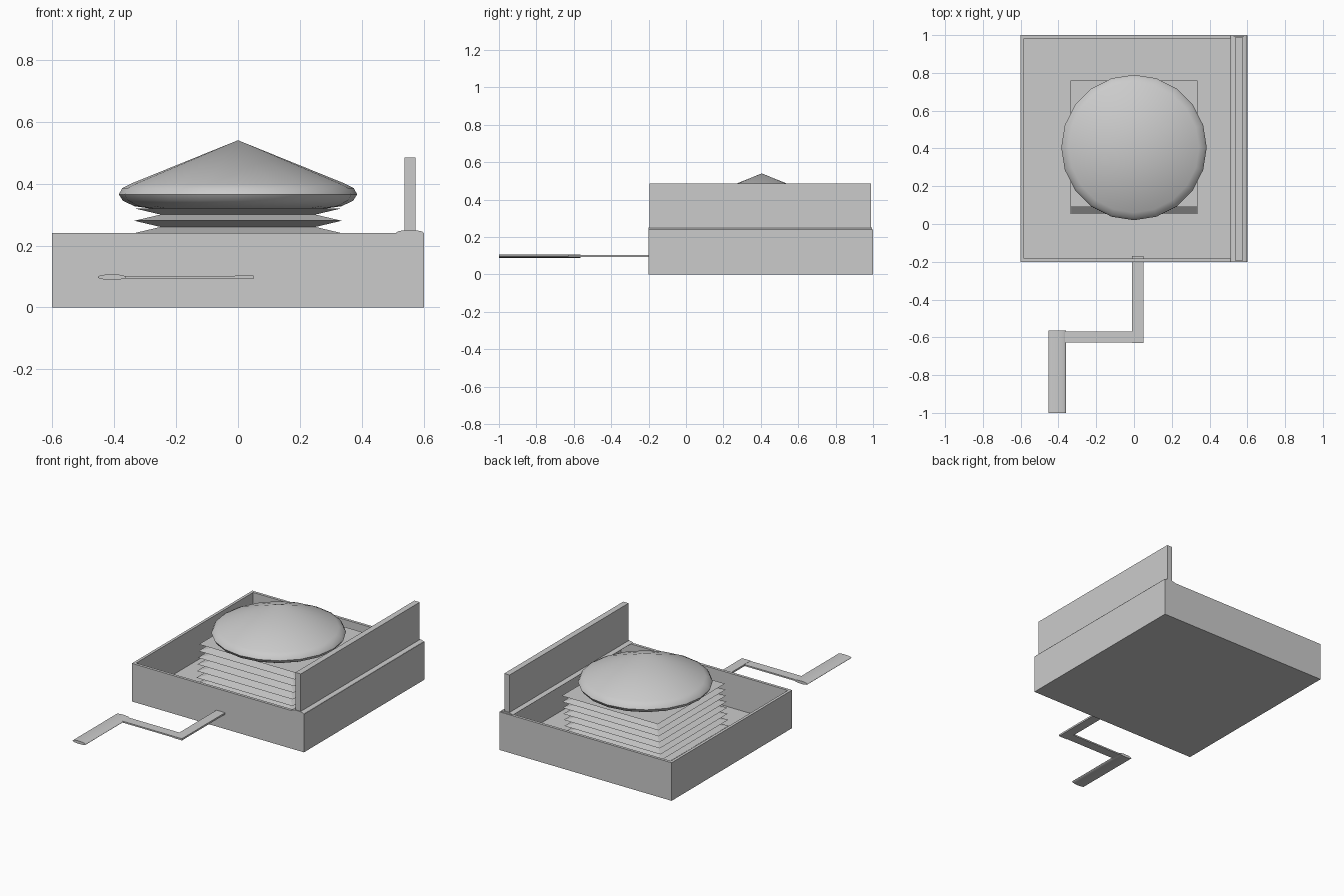
import bpy, bmesh, math
from mathutils import Matrix, Vector

cube = bpy.data.objects.get("Cube")
if cube:
    bpy.data.objects.remove(cube, do_unlink=True)

grey = bpy.data.materials.new("plain grey")
grey.use_nodes = True
COLOR = (0.6, 0.6, 0.6, 1)
grey.diffuse_color = COLOR
grey.node_tree.nodes["Principled BSDF"].inputs["Base Color"].default_value = COLOR


def finish(name, bm, smooth=None):
    bmesh.ops.recalc_face_normals(bm, faces=bm.faces)
    mesh = bpy.data.meshes.new(name)
    bm.to_mesh(mesh)
    bm.free()
    mesh.materials.append(grey)
    obj = bpy.data.objects.new(name, mesh)
    bpy.context.collection.objects.link(obj)
    if smooth:
        bpy.ops.object.select_all(action='DESELECT')
        obj.select_set(True)
        bpy.context.view_layer.objects.active = obj
        bpy.ops.object.shade_smooth_by_angle(angle=math.radians(smooth))
    return obj


def block_mesh(low, high):
    low, high = Vector(low), Vector(high)
    bm = bmesh.new()
    bmesh.ops.create_cube(bm, size=1)
    bmesh.ops.transform(bm, verts=bm.verts, matrix=Matrix.Translation(
        (low + high) / 2) @ Matrix.Diagonal((high - low).to_4d()))
    return bm


def flat_rod(name, x, z, y0, y1, half_width, half_height):
    """Flattened cylinder lying along y."""
    bm = bmesh.new()
    bmesh.ops.create_cone(bm, cap_ends=True, segments=20, radius1=1, radius2=1, depth=1)
    matrix = (Matrix.Translation((x, (y0 + y1) / 2, z))
              @ Matrix.Diagonal((half_width, y1 - y0, half_height, 1))
              @ Matrix.Rotation(math.pi / 2, 4, 'X'))
    bmesh.ops.transform(bm, verts=bm.verts, matrix=matrix)
    return finish(name, bm, 40)


def bridge_rings(bm, rings):
    for a, b in zip(rings, rings[1:]):
        for i in range(len(a)):
            j = (i + 1) % len(a)
            bm.faces.new((a[i], a[j], b[j], b[i]))


# Open box: inset the top face and sink it to the floor
bm = block_mesh((-0.6, -0.2, 0), (0.6, 1, 0.24))
top = max(bm.faces, key=lambda f: f.calc_center_median().z)
bmesh.ops.inset_region(bm, faces=[top], thickness=0.025)
hole = bmesh.ops.extrude_discrete_faces(bm, faces=[top])["faces"][0]
bmesh.ops.translate(bm, verts=hole.verts, vec=(0, 0, -0.215))
finish("box", bm)

# Upright lid and its hinge
finish("lid", block_mesh((0.537, -0.195, 0.235), (0.574, 0.99, 0.485)))
flat_rod("hinge", 0.555, 0.241, -0.2, 0.995, 0.044, 0.009)

# Square pleated bellows, leaning slightly to the back
bm = bmesh.new()
rings = []
for level in range(16):
    z = 0.02 + 0.02 * level
    half = 0.335 if level % 2 else 0.25
    mid = 0.385 + 0.04 * level / 15
    rings.append([bm.verts.new((sx * half, mid + sy * half, z))
                  for sx, sy in ((-1, -1), (1, -1), (1, 1), (-1, 1))])
bridge_rings(bm, rings)
bm.faces.new(rings[0])
bm.faces.new(rings[-1])
finish("bellows", bm)

# Conical cap with a rounded rim
profile = [(0.26, 0.316), (0.335, 0.327), (0.372, 0.345), (0.385, 0.365),
           (0.374, 0.385), (0.345, 0.4)]
bm = bmesh.new()
SIDES = 20
rings = [[bm.verts.new((r * math.cos(math.tau * i / SIDES),
                        0.405 + r * math.sin(math.tau * i / SIDES), z))
          for i in range(SIDES)] for r, z in profile]
bridge_rings(bm, rings)
bm.faces.new(rings[0])
tip = bm.verts.new((0, 0.405, 0.54))
for i in range(SIDES):
    bm.faces.new((rings[-1][i], rings[-1][(i + 1) % SIDES], tip))
finish("cap", bm, 60)

# Crank: shaft through the front wall, side arm and flat handle
finish("crank_shaft", block_mesh((-0.01, -0.63, 0.092), (0.05, -0.17, 0.103)))
finish("crank_arm", block_mesh((-0.41, -0.628, 0.093), (0.048, -0.568, 0.102)))
flat_rod("crank_handle", -0.407, 0.098, -1, -0.563, 0.046, 0.009)
